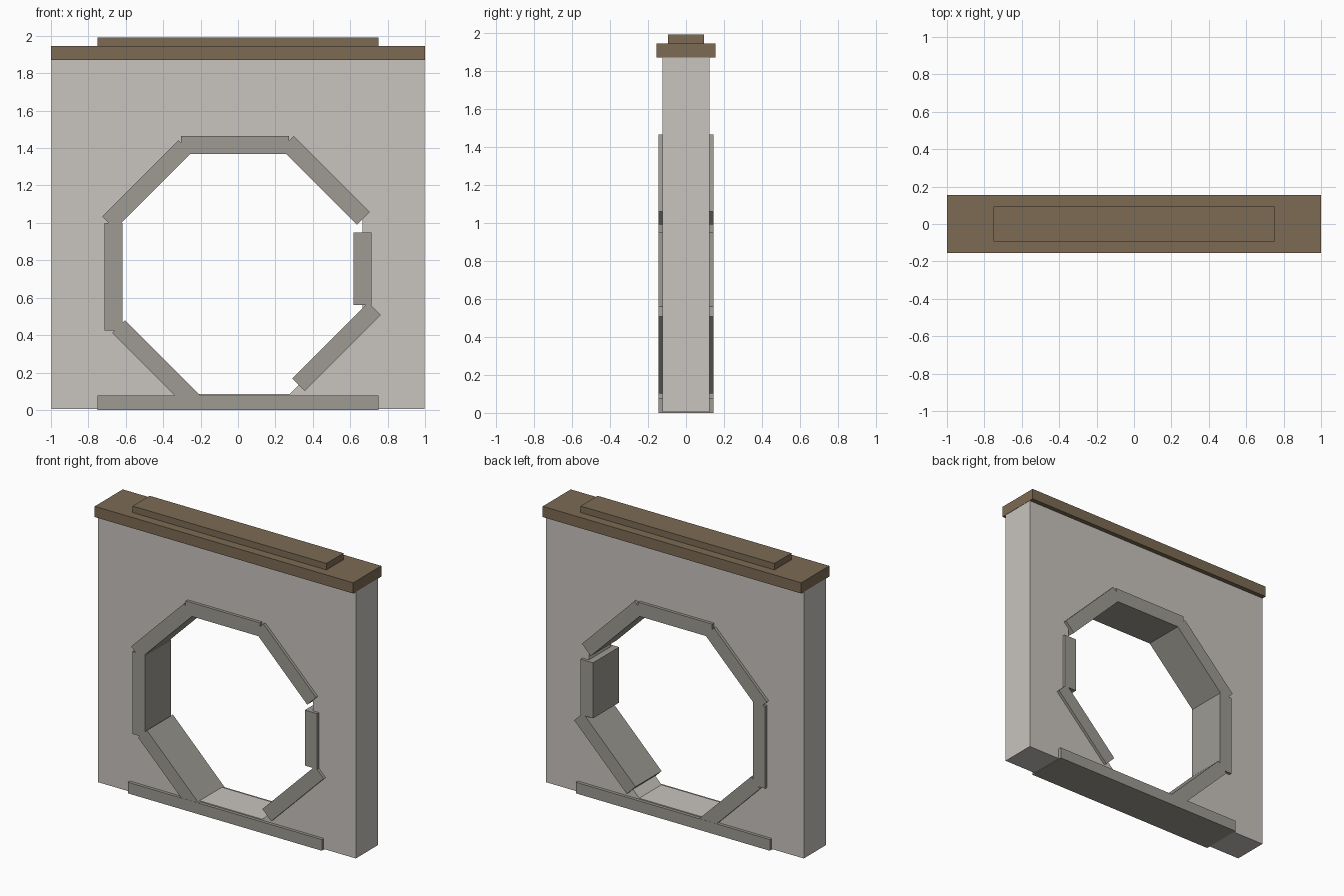
import bpy
import math
from mathutils import Matrix

cube = bpy.data.objects.get("Cube")
if cube:
    bpy.data.objects.remove(cube, do_unlink=True)


def material(name, rgb):
    mat = bpy.data.materials.new(name)
    mat.use_nodes = True
    mat.diffuse_color = (*rgb, 1)
    bsdf = next(n for n in mat.node_tree.nodes if n.type == 'BSDF_PRINCIPLED')
    bsdf.inputs["Base Color"].default_value = (*rgb, 1)
    return mat


plaster = material("pale plaster", (0.578, 0.552, 0.515))
stone = material("grey stone", (0.342, 0.328, 0.292))
wood = material("brown coping", (0.202, 0.147, 0.087))


def box(name, x, z, length, depth, height, mat, tilt=0):
    """Box centred on (x, 0, z), tilted in the plane of the wall."""
    bpy.ops.mesh.primitive_cube_add(size=1)
    ob = bpy.context.object
    ob.name = name
    ob.data.transform(Matrix.Diagonal((length, depth, height, 1)))
    ob.location = (x, 0, z)
    ob.rotation_euler.y = math.radians(tilt)
    ob.data.materials.append(mat)
    return ob


# Wall with an octagonal opening
wall = box("wall", 0, 0.937, 1.996, 0.247, 1.866, plaster)
apothem = 0.665
bpy.ops.mesh.primitive_cylinder_add(
    vertices=8, radius=apothem / math.cos(math.pi / 8), depth=1)
cutter = bpy.context.object
cutter.name = "opening_cutter"
cutter.hide_render = True
cutter.data.transform(Matrix.Rotation(math.pi / 2, 4, 'X')
                      @ Matrix.Rotation(math.pi / 8, 4, 'Z'))
cutter.location = (0, 0, 0.75)
cut = wall.modifiers.new("opening", 'BOOLEAN')
cut.operation = 'DIFFERENCE'
cut.solver = 'EXACT'
cut.object = cutter
bpy.context.view_layer.objects.active = wall
bpy.ops.object.modifier_apply(modifier=cut.name)
bpy.data.objects.remove(cutter, do_unlink=True)

# Loose stone blocks framing the opening: x, z, length, tilt
blocks = {
    "frame_top": (-0.016, 1.417, 0.575, 0),
    "frame_upper_left": (0.467, 1.228, 0.575, 45),
    "frame_upper_right": (-0.488, 1.204, 0.578, -45),
    "frame_right": (-0.666, 0.712, 0.575, 90),
    "frame_left": (0.666, 0.754, 0.388, 90),
    "frame_lower_right": (-0.435, 0.242, 0.575, 45),
    "frame_lower_left": (0.527, 0.338, 0.575, -45),
}
for name, (x, z, length, tilt) in blocks.items():
    box(name, x, z, length, 0.288, 0.096, stone, tilt)

# Sill under the opening
box("sill", 0, 0.039, 1.5, 0.29, 0.078, stone)

# Stepped coping on top
box("coping", 0, 1.907, 2, 0.31, 0.075, wood)
box("coping_ridge", 0, 1.967, 1.5, 0.188, 0.046, wood)
